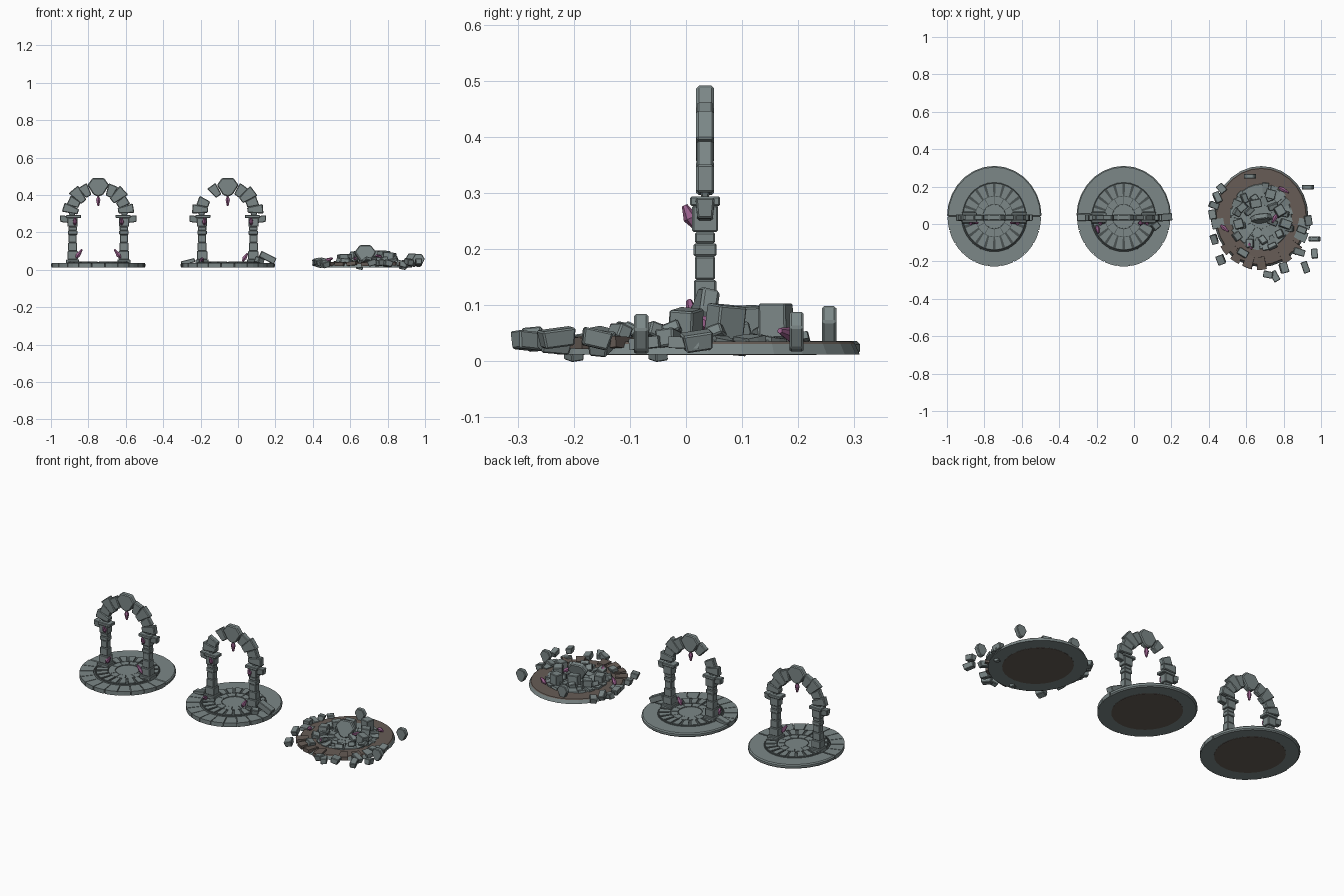
import bpy, bmesh, math, random
from mathutils import Matrix, Vector, Euler

random.seed(4)
if "Cube" in bpy.data.objects:
    bpy.data.objects.remove(bpy.data.objects["Cube"])


def material(name, rgb):
    m = bpy.data.materials.new(name)
    m.use_nodes = True
    m.diffuse_color = (*rgb, 1)
    m.node_tree.nodes["Principled BSDF"].inputs["Base Color"].default_value = (*rgb, 1)
    return m


MATS = [material("grey stone", (0.2, 0.243, 0.243)),
        material("brown earth", (0.135, 0.108, 0.093)),
        material("purple crystal", (0.33, 0.12, 0.27)),
        material("dark joint", (0.07, 0.085, 0.085))]
STONE, EARTH, CRYSTAL, JOINT = range(4)
CY = 0.04          # depth of every circle centre
STRETCH = 1.07     # the floors are slightly deeper than wide


class Part:
    """Collects solid pieces into one named object."""
    def __init__(self, name, x):
        self.name, self.x, self.bm = name, x, bmesh.new()

    def add(self, piece, mat=STONE, matrix=None, bevel=0):
        if bevel:
            bmesh.ops.bevel(piece, geom=piece.edges[:], offset=bevel, segments=1, affect='EDGES')
        bmesh.ops.recalc_face_normals(piece, faces=piece.faces[:])
        if matrix:
            piece.transform(matrix)
        for f in piece.faces:
            f.material_index = mat
        mesh = bpy.data.meshes.new("piece")
        piece.to_mesh(mesh)
        piece.free()
        self.bm.from_mesh(mesh)
        bpy.data.meshes.remove(mesh)

    def block(self, loc, size, rot=(0, 0, 0), taper=1.0, bevel=0.003):
        b = bmesh.new()
        bmesh.ops.create_cube(b, size=1)
        for v in b.verts:
            k = taper if v.co.z < 0 else 1
            v.co = Vector((v.co.x * size[0] * k, v.co.y * size[1] * k, v.co.z * size[2]))
        self.add(b, STONE, place(loc, rot), bevel)

    def prism(self, pts, lo, hi, mat=STONE, matrix=None, bevel=0):
        b = bmesh.new()
        face = b.faces.new([b.verts.new((p[0], p[1], lo)) for p in pts])
        top = bmesh.ops.extrude_face_region(b, geom=[face])["geom"]
        for v in top:
            if isinstance(v, bmesh.types.BMVert):
                v.co.z = hi
        self.add(b, mat, matrix, bevel)

    def crystal(self, loc, length, rot=(0, 0, 0), r=0.013):
        b = bmesh.new()
        for depth, sign in ((length * 0.6, 1), (length * 0.4, -1)):
            bmesh.ops.create_cone(b, segments=6, radius1=r, radius2=r * 0.4, depth=depth, cap_ends=True,
                                  matrix=Matrix.Scale(sign, 4, (0, 0, 1)) @ Matrix.Translation((0, 0, depth / 2)))
        self.add(b, CRYSTAL, place(loc, rot))

    def finish(self):
        mesh = bpy.data.meshes.new(self.name)
        self.bm.to_mesh(mesh)
        self.bm.free()
        for m in MATS:
            mesh.materials.append(m)
        ob = bpy.data.objects.new(self.name, mesh)
        ob.location.x = self.x
        bpy.context.collection.objects.link(ob)


def place(loc, rot=(0, 0, 0)):
    return Matrix.Translation(loc) @ Euler([math.radians(a) for a in rot]).to_matrix().to_4x4()


def sector(r0, r1, a0, a1, steps=2):
    """Outline of a ring sector, angles in degrees."""
    ang = [math.radians(a0 + (a1 - a0) * i / steps) for i in range(steps + 1)]
    return ([(r1 * math.cos(a), r1 * math.sin(a)) for a in ang] +
            [(r0 * math.cos(a), r0 * math.sin(a)) for a in reversed(ang)])


FLOOR = Matrix.Translation((0, CY, 0)) @ Matrix.Diagonal((1, STRETCH, 1, 1))
UPRIGHT = Matrix.Translation((0, 0.034, 0)) @ Matrix.Rotation(math.pi / 2, 4, 'X')


def disc(part, r0, r1, lo, hi, mat, n=28):
    b = bmesh.new()
    bmesh.ops.create_cone(b, segments=n, radius1=r0, radius2=r1, depth=hi - lo, cap_ends=True)
    part.add(b, mat, FLOOR @ Matrix.Translation((0, 0, (lo + hi) / 2)))


def tile(part, r0, r1, a0, a1, hi, lo=0.02, mat=STONE, jolt=0, shift=0):
    """Paving stone, optionally thrown about its own middle."""
    mid, rm = math.radians((a0 + a1) / 2), (r0 + r1) / 2
    c = Vector((rm * math.cos(mid), rm * math.sin(mid), hi))
    spin = place((0, 0, 0), [random.uniform(-jolt, jolt) for _ in range(3)])
    push = Matrix.Translation(c + c.normalized() * shift)
    part.prism(sector(r0, r1, a0, a1), lo, hi, mat, FLOOR @ push @ spin @ Matrix.Translation(-c))


def base(name, x, ruined=False):
    p = Part(name + "_floor", x)
    disc(p, 0.18, 0.18, 0.011, 0.02, EARTH)
    if ruined:
        disc(p, 0.252, 0.244, 0.012, 0.031, STONE)
        disc(p, 0.244, 0.24, 0.031, 0.035, EARTH)
        disc(p, 0.168, 0.16, 0.03, 0.038, STONE)
    else:
        disc(p, 0.244, 0.244, 0.012, 0.03, STONE)
        # smooth rear rim
        p.prism(sector(0.16, 0.253, 0, 180, 14), 0.012, 0.036, STONE, FLOOR, 0.006)
        disc(p, 0.178, 0.168, 0.03, 0.038, JOINT)
    # front outer paving
    n = 11
    for i in range(n):
        a = 180 + i * 180 / n
        if not ruined:
            tile(p, 0.176, 0.25, a + 0.5, a + 180 / n - 0.5, 0.036, 0.012)
        elif i not in (1, 6):
            tile(p, 0.18, 0.245, a + 2, a + 180 / n - 2, 0.038, 0.018, EARTH if 1 < i < 9 else STONE, 6, 0.022)
    # inner rings
    jolt = 13 if ruined else 0
    for i in range(20):
        if not (ruined and i in (5, 6, 12, 17)):
            tile(p, 0.103, 0.163, i * 18 + 2.6, i * 18 + 15.4, 0.043, 0.03, STONE, jolt, 0.006 if ruined else 0)
    for i in range(12):
        tile(p, 0.064, 0.1, i * 30 + 1, i * 30 + 29, 0.042, 0.03, STONE, jolt / 2)
    disc(p, 0.062, 0.06, 0.03, 0.04, STONE, 16)
    p.finish()


def column(name, x, s):
    p = Part(name, x)
    cx, cy = s * 0.137, 0.034
    # bottom, top, width, depth
    for lo, hi, w, d in ((0.03, 0.055, 0.07, 0.065), (0.055, 0.1, 0.056, 0.05), (0.1, 0.145, 0.048, 0.04),
                         (0.145, 0.187, 0.043, 0.036), (0.187, 0.21, 0.05, 0.041), (0.21, 0.23, 0.045, 0.036),
                         (0.23, 0.278, 0.054, 0.046)):
        p.block((cx, cy, (lo + hi) / 2), (w, d, hi - lo))
    # outer bracket and slab of the capital
    p.block((s * 0.173, cy, 0.27), (0.07, 0.034, 0.036), (0, -s * 6, 0), taper=0.8)
    p.block((s * 0.132, cy, 0.285), (0.08, 0.054, 0.017))
    p.finish()


KEY = [(-.03, .05), (.03, .05), (.058, .012), (.026, -.04), (0, -.05), (-.026, -.04), (-.058, .012)]


def keystone(part, matrix):
    part.prism(KEY, -0.016, 0.016, STONE, matrix, 0.005)


def arch(name, x, broken=False):
    p = Part(name, x)
    keystone(p, UPRIGHT @ Matrix.Translation((0, 0.441, 0)))
    for s in (-1, 1):
        # angle from the crown, inner radius, outer radius, half angle
        for k, (t, r0, r1, h) in enumerate(((27, .118, .186, 8.5), (44, .11, .198, 9.5),
                                            (61, .118, .182, 8.5), (76.5, .11, .195, 7.5))):
            if broken and s < 0 and k == 1:
                continue
            a = 90 - s * t
            c = Vector(((r0 + r1) / 2 * math.cos(math.radians(a)), (r0 + r1) / 2 * math.sin(math.radians(a)), 0))
            tilt = Matrix.Rotation(math.radians(-s * 9 if broken else (-1) ** k * 4), 4, 'Z')
            m = UPRIGHT @ Matrix.Translation(c + Vector((0, 0.287, 0))) @ tilt @ Matrix.Translation(-c)
            d = 0.016 if k % 2 else 0.0145
            p.prism(sector(r0, r1, a - h, a + h, 1), -d, d, STONE, m, 0.004)
        p.block((s * 0.14, 0.034, 0.303), (0.045, 0.022, 0.024), taper=0.6)
    p.finish()


def crystals(name, x, spots):
    p = Part(name, x)
    for loc, length, rot in spots:
        p.crystal(loc, length, rot)
    p.finish()


# whole and cracked archways
GROWN = [((0, 0.034, 0.373), 0.055, (180, 0, 0)),
         ((0.125, 0.008, 0.255), 0.042, (25, 0, 0)), ((-0.125, 0.008, 0.255), 0.042, (25, 0, 0))]
for name, x in (("whole", -0.747), ("cracked", -0.055)):
    base(name, x)
    column(name + "_left_column", x, 1)
    column(name + "_right_column", x, -1)
    arch(name + "_arch", x, name == "cracked")
crystals("whole_crystals", -0.747, GROWN + [((0.108, 0.012, 0.078), 0.062, (10, -35, 0)),
                                           ((-0.108, 0.012, 0.078), 0.062, (10, 35, 0))])
crystals("cracked_crystals", -0.055, GROWN + [((0.09, 0.005, 0.062), 0.05, (0, 30, 0)),
                                             ((-0.14, -0.025, 0.05), 0.045, (60, 20, 0))])
fallen = Part("cracked_fallen_stones", -0.055)
fallen.block((0.213, 0.035, 0.065), (0.088, 0.04, 0.035), (0, 27, 5))
fallen.block((-0.212, 0.035, 0.043), (0.075, 0.04, 0.022), (0, -14, 0))
fallen.block((0.17, -0.01, 0.05), (0.04, 0.035, 0.03), (10, 15, 40))
fallen.finish()

# collapsed archway
RX = 0.68
base("collapsed", RX, True)
heap = Part("collapsed_heap", RX)
keystone(heap, place((0, 0.03, 0.08), (76, 0, 8)))
for x, y, z, w, d, h, turn in ((-0.03, 0.11, .068, .06, .045, .06, 10), (0.05, 0.16, .072, .055, .05, .062, -15),
                               (0.1, 0.07, .07, .05, .055, .06, 30), (-0.1, 0.09, .06, .05, .04, .045, 40),
                               (0.13, 0.0, .065, .06, .045, .055, -20), (-0.12, 0.0, .06, .05, .05, .045, 15)):
    heap.block((x, y, z), (w, d, h), (random.uniform(-6, 6), random.uniform(-8, 8), turn))
for i in range(15):
    a, r = i * 2.4, 0.06 + 0.1 * math.sqrt(i / 15)
    heap.block((r * math.cos(a), 0.01 + r * math.sin(a), random.uniform(0.044, 0.056)),
               (random.uniform(.035, .055), random.uniform(.025, .04), random.uniform(.018, .03)),
               [random.uniform(-25, 25), random.uniform(-25, 25), random.uniform(0, 180)])
heap.finish()

# rubble thrown beyond the rim
rubble = Part("collapsed_rubble", RX)
for x, y, turn in ((-.21, .19, 40), (-.235, .14, 20), (-.255, .1, 70), (-.26, .05, 10), (-.25, -.08, 15),
                   (-.1, -.155, 60), (-.215, -.19, 20), (.04, -.27, 80), (.12, -.235, 15), (.2, -.15, 75),
                   (.235, -.23, 20), (.285, -.16, 5), (.25, .02, 10), (.22, -.03, 70), (.075, -.28, 30)):
    rubble.block((x, y, random.uniform(.028, .042)), (random.uniform(.035, .045), random.uniform(.05, .065), .032),
                 (random.uniform(-18, 18), random.uniform(-15, 15), turn), taper=0.85)
for x, y, z in ((-.06, .255, .062), (.25, .197, .052), (.285, -.08, .048)):
    keystone(rubble, place((x, y, z), (90, 0, 0)) @ Matrix.Diagonal((.58, .72, .8, 1)))
# slivers resting on the ground
for x, y in ((-.03, -.2), (.2, -.05)):
    rubble.block((x, y, 0.012), (0.03, 0.025, 0.02), (8, 10, 30), bevel=0.002)
rubble.finish()
crystals("collapsed_crystals", RX, [((.115, .185, .048), .06, (80, 0, 60)), ((.075, .035, .068), .055, (75, 0, -30)),
                                    ((-.2, -.02, .05), .055, (70, 0, 50)), ((-.06, -.11, .055), .045, (75, 0, 20))])
